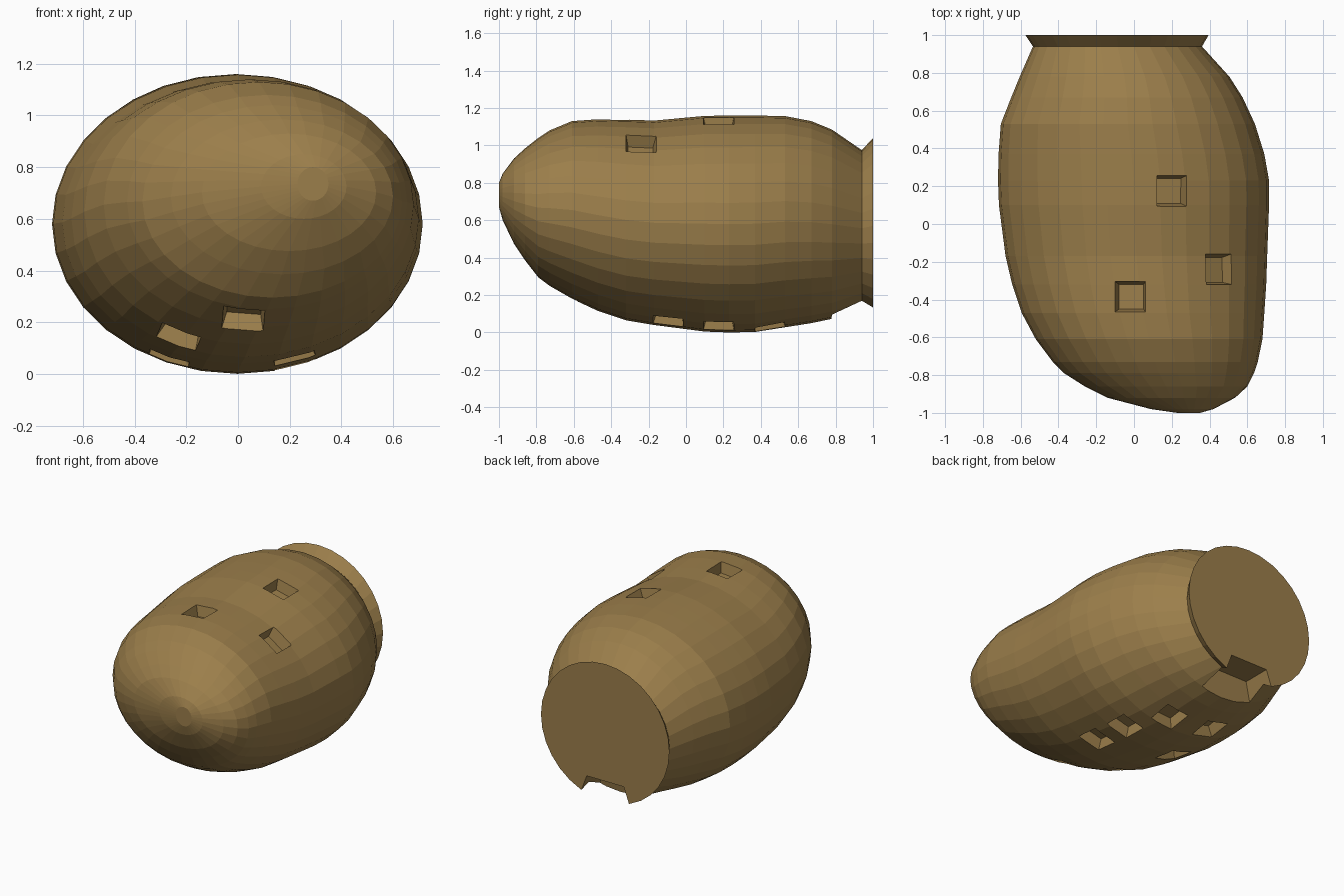
import bpy, bmesh, math
from mathutils import Vector
from mathutils.bvhtree import BVHTree

if "Cube" in bpy.data.objects:
    bpy.data.objects.remove(bpy.data.objects["Cube"])

SIDES = 32

mat = bpy.data.materials.new("brown_hull")
mat.diffuse_color = (0.33, 0.21, 0.07, 1)
mat.use_nodes = True
mat.node_tree.nodes["Principled BSDF"].inputs["Base Color"].default_value = mat.diffuse_color

# Hull stations: y, left x, right x, bottom z, top z
stations = [
    (-1.00, 0.23, 0.35, 0.67, 0.80),
    (-0.98, 0.09, 0.42, 0.60, 0.85),
    (-0.92, -0.14, 0.535, 0.475, 0.93),
    (-0.86, -0.26, 0.60, 0.385, 0.985),
    (-0.79, -0.37, 0.635, 0.295, 1.04),
    (-0.73, -0.43, 0.655, 0.25, 1.08),
    (-0.61, -0.52, 0.68, 0.18, 1.13),
    (-0.47, -0.595, 0.69, 0.115, 1.14),
    (-0.32, -0.645, 0.70, 0.065, 1.138),
    (-0.17, -0.68, 0.705, 0.04, 1.133),
    (0.10, -0.715, 0.715, 0.005, 1.158),
    (0.23, -0.72, 0.715, 0.0, 1.16),
    (0.37, -0.717, 0.69, 0.003, 1.16),
    (0.53, -0.705, 0.64, 0.028, 1.157),
    (0.67, -0.65, 0.575, 0.05, 1.13),
    (0.78, -0.605, 0.505, 0.073, 1.085),
    (0.94, -0.535, 0.36, 0.14, 0.975),
    (1.00, -0.575, 0.395, 0.10, 1.04),  # flared rear rim
]

# Hull loft
bm = bmesh.new()
rings = []
for y, xl, xr, zb, zt in stations:
    cx, rx, cz, rz = (xl + xr) / 2, (xr - xl) / 2, (zb + zt) / 2, (zt - zb) / 2
    rings.append([bm.verts.new((cx + rx * math.sin(t), y, cz + rz * math.cos(t)))
                  for t in (2 * math.pi * i / SIDES for i in range(SIDES))])
for a, b in zip(rings, rings[1:]):
    for i in range(SIDES):
        j = (i + 1) % SIDES
        bm.faces.new((a[i], a[j], b[j], b[i]))
bm.faces.new(rings[0])
bm.faces.new(rings[-1])
bmesh.ops.recalc_face_normals(bm, faces=bm.faces)
tree = BVHTree.FromBMesh(bm)
mesh = bpy.data.meshes.new("hull")
bm.to_mesh(mesh)
bm.free()
mesh.materials.append(mat)
hull = bpy.data.objects.new("hull", mesh)
bpy.context.collection.objects.link(hull)

# Cutters: tapered boxes sunk into the hull
cut = bmesh.new()


def tapered_box(center, out, along, half_floor, half_top, floor, top):
    """Frustum along 'out', between heights floor and top."""
    v_dir = (along - out * along.dot(out)).normalized()
    u_dir = v_dir.cross(out)
    loops = []
    for (hu, hv), h in ((half_floor, floor), (half_top, top)):
        loops.append([cut.verts.new(center + out * h + u_dir * hu * su + v_dir * hv * sv)
                      for su, sv in ((-1, -1), (1, -1), (1, 1), (-1, 1))])
    lo, hi = loops
    faces = [cut.faces.new(lo), cut.faces.new(hi)]
    for i in range(4):
        j = (i + 1) % 4
        faces.append(cut.faces.new((lo[i], lo[j], hi[j], hi[i])))
    bmesh.ops.recalc_face_normals(cut, faces=faces)


def pocket(x, y, side):
    hit, normal, _, _ = tree.ray_cast(Vector((x, y, side * 3)), Vector((0, 0, -side)))
    tapered_box(hit, normal, Vector((0, 1, 0)), (0.066, 0.066), (0.092, 0.092), -0.07, 0.05)


for x, y in ((0.20, 0.175), (-0.02, -0.385), (0.45, -0.24)):
    pocket(x, y, 1)
for x, y in ((0.22, 0.175), (0.22, -0.095), (0.09, 0.45), (-0.22, 0.47),
             (-0.27, 0.06), (-0.23, -0.40), (0.02, -0.65)):
    pocket(x, y, -1)

# Rear notch through the rim
tapered_box(Vector((-0.09, 0.96, 0.0)), Vector((0, 0, -1)), Vector((0, 1, 0)),
            (0.14, 0.155), (0.24, 0.20), -0.24, 0.03)

cut_mesh = bpy.data.meshes.new("pocket_cutters")
cut.to_mesh(cut_mesh)
cut.free()
cut_mesh.materials.append(mat)
cutter = bpy.data.objects.new("pocket_cutters", cut_mesh)
bpy.context.collection.objects.link(cutter)
cutter.hide_render = True
cutter.hide_viewport = False
cutter.display_type = 'WIRE'

# Cut the pockets, then drop the helper
mod = hull.modifiers.new("pockets", 'BOOLEAN')
mod.operation = 'DIFFERENCE'
mod.solver = 'EXACT'
mod.object = cutter
bpy.context.view_layer.objects.active = hull
hull.select_set(True)
bpy.ops.object.modifier_apply(modifier=mod.name)
bpy.data.objects.remove(cutter, do_unlink=True)
